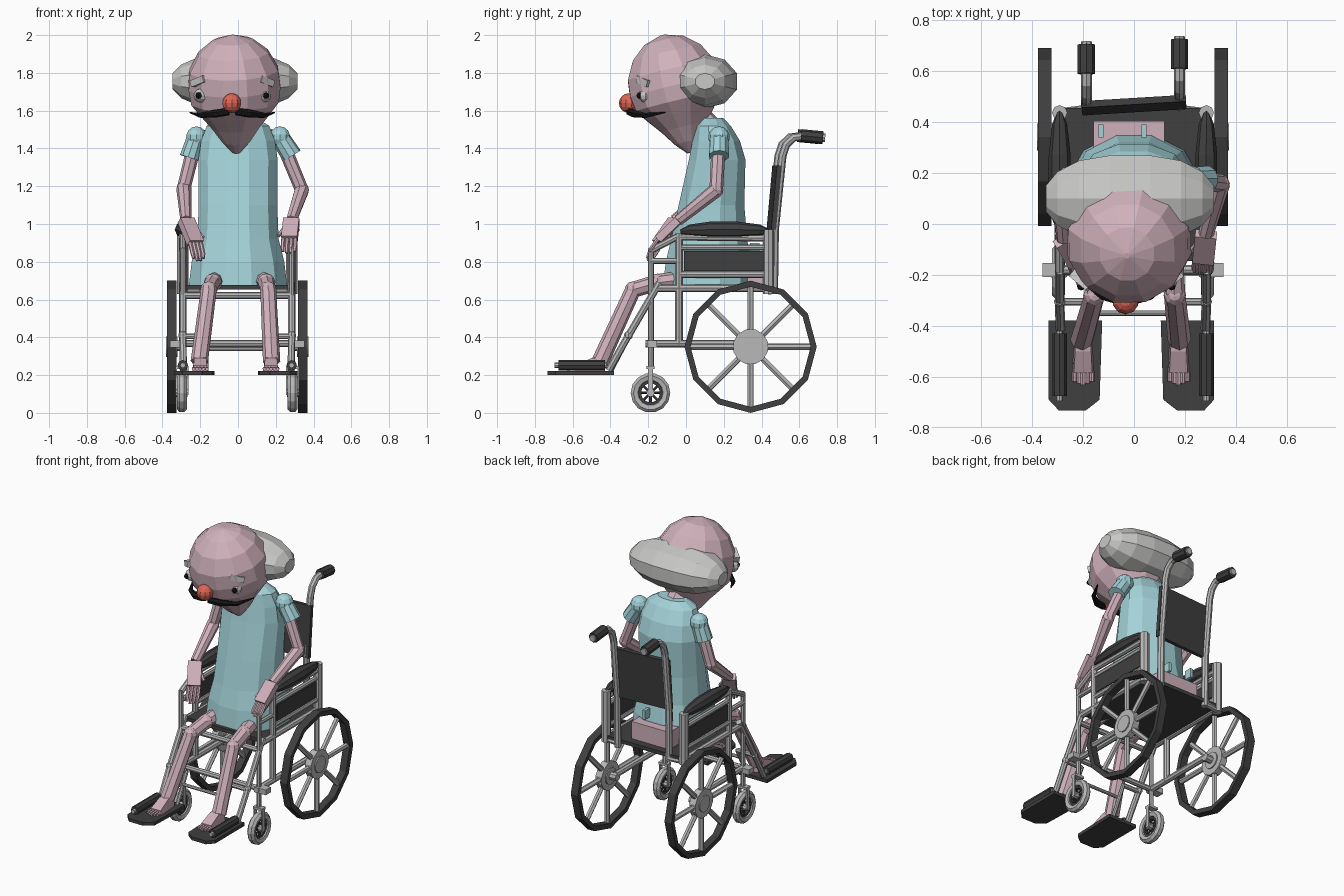
import bpy, bmesh, math
from mathutils import Vector, Matrix

if "Cube" in bpy.data.objects:
    bpy.data.objects.remove(bpy.data.objects["Cube"])


def material(name, r, g, b):
    m = bpy.data.materials.new(name)
    m.diffuse_color = (r, g, b, 1)
    m.use_nodes = True
    m.node_tree.nodes["Principled BSDF"].inputs["Base Color"].default_value = m.diffuse_color
    return m


SKIN = material("skin", .63, .44, .50)
GOWN = material("gown_teal", .37, .65, .69)
METAL = material("light_metal", .48, .48, .48)
HAIR = material("grey_hair", .58, .58, .57)
DARK = material("dark_vinyl", .05, .05, .05)
BLACK = material("black", .008, .008, .008)
RED = material("red_nose", .72, .13, .09)


def finish(name, bm, mat):
    bmesh.ops.recalc_face_normals(bm, faces=bm.faces)
    me = bpy.data.meshes.new(name)
    bm.to_mesh(me)
    bm.free()
    me.materials.append(mat)
    ob = bpy.data.objects.new(name, me)
    bpy.context.collection.objects.link(ob)
    return ob


def loft(name, rings, mat, closed=False):
    """Skin a list of equal-length point rings; cap the ends unless closed."""
    bm = bmesh.new()
    vs = [[bm.verts.new(p) for p in r] for r in rings]
    n = len(vs[0])
    for i in range(len(vs) if closed else len(vs) - 1):
        a, b = vs[i], vs[(i + 1) % len(vs)]
        for j in range(n):
            bm.faces.new((a[j], a[(j + 1) % n], b[(j + 1) % n], b[j]))
    if not closed:
        bm.faces.new(vs[0])
        bm.faces.new(vs[-1])
    return finish(name, bm, mat)


def tube(name, pts, r, mat=METAL, n=8):
    """Sweep an n-gon along a path; r is one radius or one per point."""
    pts = [Vector(p) for p in pts]
    rad = r if isinstance(r, (list, tuple)) else [r] * len(pts)
    seg = [(b - a).normalized() for a, b in zip(pts, pts[1:])]
    dirs = [seg[0]] + [(a + b).normalized() for a, b in zip(seg, seg[1:])] + [seg[-1]]
    u = dirs[0].orthogonal().normalized()
    rings, prev = [], dirs[0]
    for p, d, k in zip(pts, dirs, rad):
        u = prev.rotation_difference(d) @ u
        v, prev = d.cross(u), d
        rings.append([p + k * (u * math.cos(t) + v * math.sin(t))
                      for t in (math.tau * j / n for j in range(n))])
    return loft(name, rings, mat)


def box(name, c, size, mat, rot=None):
    bm = bmesh.new()
    m = Matrix.Translation(c) @ (rot or Matrix()) @ Matrix.Diagonal((*size, 1))
    bmesh.ops.create_cube(bm, size=1, matrix=m)
    return finish(name, bm, mat)


def ball(name, c, r, mat, u=10, v=7, scale=(1, 1, 1)):
    bm = bmesh.new()
    m = Matrix.Translation(c) @ Matrix.Diagonal((*scale, 1))
    bmesh.ops.create_uvsphere(bm, u_segments=u, v_segments=v, radius=r, matrix=m)
    return finish(name, bm, mat)


def wheel_ring(name, c, profile, n, mat):
    """Revolve a closed (radius, x offset) profile about the x axis."""
    rings = [[(c[0] + x, c[1] + r * math.cos(t), c[2] + r * math.sin(t)) for r, x in profile]
             for t in (math.tau * j / n for j in range(n))]
    return loft(name, rings, mat, closed=True)


def spokes(name, c, r0, r1, thick, count, mat):
    for i in range(count):
        t = math.tau * i / count
        d = Vector((0, math.cos(t), math.sin(t)))
        tube(name, [Vector(c) + d * r0, Vector(c) + d * r1], thick, mat, 6)


def disc(name, c, r, w, mat, n=12):
    return tube(name, [(c[0] - w / 2, c[1], c[2]), (c[0] + w / 2, c[1], c[2])], r, mat, n)


# ---------- wheelchair, mirrored side by side ----------
for s in (-1, 1):
    X = lambda x: s * x - .004
    # drive wheel
    c = (X(.347), .342, .35)
    wheel_ring("drive_tire", c, [(.35, -.026), (.35, .026), (.318, .024), (.318, -.024)], 12, DARK)
    spokes("drive_spoke", c, .06, .325, .017, 8, METAL)
    disc("drive_hub", c, .095, .045, METAL)
    disc("hub_cap", c, .055, .06, METAL)
    tube("axle", [(X(.27), .342, .355), (X(.36), .342, .35)], .025)
    # caster wheel and fork
    c = (X(.293), -.188, .106)
    wheel_ring("caster_tire", c, [(.105, -.012), (.105, .012), (.09, .026), (.067, .02),
                                  (.06, 0), (.067, -.02), (.09, -.026)], 14, METAL)
    wheel_ring("caster_rim", c, [(.064, -.012), (.064, .012), (.05, .012), (.05, -.012)], 14, DARK)
    spokes("caster_spoke", c, .015, .055, .007, 8, DARK)
    disc("caster_hub", c, .022, .06, METAL, 8)
    for o in (-.03, .03):
        box("fork_arm", (c[0] + o, -.188, .17), (.008, .025, .15), METAL)
    box("fork_crown", (c[0], -.188, .24), (.068, .04, .016), METAL)
    box("caster_bracket", (X(.32), -.18, .365), (.07, .055, .035), METAL)
    # side frame
    x = X(.288)
    tube("front_post", [(x, -.185, .24), (x, -.185, .87)], .015)
    tube("middle_post", [(x, -.037, .36), (x, -.037, .95)], .02)
    tube("rear_post", [(x, .437, .63), (x, .437, .97)], .03)
    tube("lower_rail", [(x, -.215, .367), (x, .34, .367)], .02)
    tube("seat_rail", [(x, -.15, .66), (x, .45, .66)], .02)
    tube("panel_rail", [(x, -.037, .733), (x, .437, .733)], .018)
    tube("front_rail", [(x, -.19, .805), (x, -.037, .805)], .016)
    tube("upper_rail", [(x, -.037, .875), (x, .437, .875)], .016)
    tube("arm_rail", [(x, -.185, .86), (x, -.05, .93), (x, .437, .925)], .018)
    box("side_panel", (x, .2, .805), (.022, .42, .105), DARK)
    tube("armrest", [(x, -.03, .96), (x, .02, .967), (x, .13, .97), (x, .27, .97),
                     (x, .39, .967), (x, .445, .96)], [.01, .03, .043, .043, .03, .01], DARK)
    # back cane with push grip
    x, e = X(.183), .01 * s
    tube("back_cane", [(x, .455 + e, .63), (x, .46 + e, .97), (x, .50 + e, 1.36),
                       (x, .52 + e, 1.42), (x, .56 + e, 1.458), (x, .62 + e, 1.465)], .022)
    tube("push_grip", [(x, .60 + e, 1.468), (x, .715 + e, 1.457)], .034, DARK)
    tube("grip_tip", [(x, .71 + e, 1.457), (x, .727 + e, 1.456)], .022)
    tube("cane_bracket", [(x, .45, .645), (X(.288), .437, .645)], .018)
    # leg rest hanger
    tube("hanger", [(X(.288), -.14, .69), (X(.288), -.31, .40), (X(.285), -.41, .225)], .019)
    tube("hanger_rung", [(X(.288), -.305, .405), (X(.165), -.305, .405)], .015)
    tube("hanger_inner", [(X(.165), -.30, .41), (X(.165), -.40, .22)], .013)
    ball("hanger_joint", (X(.288), -.305, .41), .024, METAL, 8, 5)
    # foot plate with chamfered toe end and side bolster
    outline = [(.115, -.38), (.325, -.38), (.325, -.69), (.285, -.733), (.18, -.733), (.125, -.69)]
    loft("foot_plate", [[(s * px - .01, py, z) for px, py in outline] for z in (.2, .222)], DARK)
    tube("foot_bolster", [(X(.288), -.43, .252), (X(.288), -.675, .252)], .028, DARK)
    tube("bolster_pin", [(X(.288), -.42, .252), (X(.288), -.695, .252)], .014)

# seat, back sling and cross bars
box("seat", (-.004, .155, .665), (.56, .6, .024), DARK)
box("back_sling", (0, .467, 1.14), (.41, .026, .34), DARK,
    Matrix.Rotation(.06, 4, 'Z') @ Matrix.Rotation(-.09, 4, 'X'))
for y, z, w, r in ((-.18, .622, .285, .018), (-.185, .367, .285, .018), (-.35, .338, .16, .011)):
    tube("cross_bar", [(-w, y, z), (w, y, z)], r)

# ---------- person ----------
# head: tilted revolve narrowing to the chin
tilt = Vector((.02, .15, -.62)).normalized()
top = Vector((-.028, -.125, 2.0))
prof = [(0, .012), (.03, .11), (.095, .19), (.19, .242), (.28, .252), (.36, .24),
        (.425, .19), (.5, .13), (.58, .075), (.64, .02)]
tube("head", [top + tilt * t for t, r in prof], [r for t, r in prof], SKIN, 12)
ball("nose", (-.033, -.303, 1.64), .052, RED, 10, 8)
# hair: thick band behind the head, lathed across x
hair = [(-.33, .3), (-.285, .62), (-.2, .88), (-.08, 1), (.08, 1), (.2, .88), (.285, .62), (.33, .3)]
loft("hair", [[(x - .016, .1 + .178 * k * math.cos(t), 1.755 + .143 * k * math.sin(t))
               for t in (math.tau * (j + .5) / 10 for j in range(10))] for x, k in hair], HAIR)
for s in (-1, 1):
    X = lambda x: s * x - .03
    ball("eye", (X(.168), -.215, 1.68), .037, HAIR, 8, 6)
    ball("pupil", (X(.178), -.245, 1.68), .017, BLACK, 8, 5)
    box("eyebrow", (X(.178), -.222, 1.755), (.09, .035, .036), HAIR,
        Matrix.Rotation(s * .7, 4, 'Z') @ Matrix.Rotation(s * .3, 4, 'Y'))
    tube("moustache", [(X(.02), -.30, 1.595), (X(.09), -.278, 1.585), (X(.17), -.215, 1.575),
                       (X(.225), -.11, 1.59)], [.02, .022, .014, .003], BLACK, 6)

# gown: stacked ten-sided sections (z, half width, front y, back y)
body = [(.675, .26, -.13, .36), (.8, .245, -.115, .355), (.92, .215, -.085, .33),
        (1.1, .208, -.045, .315), (1.34, .21, .01, .32), (1.44, .195, .03, .29),
        (1.52, .165, .045, .24), (1.56, .10, .08, .20)]
loft("gown", [[(w * max(-1, min(1, 1.08 * math.cos(t))), (f + b) / 2 + (b - f) / 2 * math.sin(t), z)
               for t in (math.tau * (j + .5) / 12 for j in range(12))] for z, w, f, b in body], GOWN)
tube("neck", [(-.01, .13, 1.5), (-.012, .03, 1.6)], .07, SKIN)
box("hips", (-.02, .27, .735), (.28, .27, .115), SKIN)
for x, z in ((-.13, .87), (.04, .85)):
    box("gown_tie", (x, .365, z), (.02, .05, .06), GOWN)


def limb(name, pts, radii, mat=SKIN):
    """Straight segments with a ball at each inner joint."""
    for a, b, r in zip(pts, pts[1:], radii):
        tube(name, [a, b], r, mat)
    for p, r in zip(pts[1:-1], radii):
        ball(name + "_joint", p, r[1] * 1.06, mat, 8, 6)


def hand(wrist, knuckle, tip):
    """Palm block, four fingers and a thumb."""
    w, k, t = Vector(wrist), Vector(knuckle), Vector(tip)
    d = (k - w).normalized()
    rot = d.to_track_quat('Z', 'Y').to_matrix().to_4x4()
    box("palm", (w + k) / 2, (.085, .042, (k - w).length), SKIN, rot)
    side = rot.to_3x3() @ Vector((1, 0, 0))
    for i in range(4):
        o = side * (-.033 + .022 * i)
        end = t + o * .9 - (t - k) * .12 * abs(i - 1.5)
        tube("finger", [k + o, (k + t) / 2 + o + d * .01, end], [.011, .011, .008], SKIN, 6)
    q = math.copysign(1, side.x) * math.copysign(1, -w.x)
    tube("thumb", [w + d * .05 + side * .03 * q, w + d * .12 + side * .06 * q], .011, SKIN, 6)


# arms: shoulder, elbow, wrist
arms = (((-.22, .175, 1.46), (-.255, .172, 1.35), (-.287, .15, 1.19), (-.275, -.06, 1.02),
         (-.225, -.145, .90), (-.205, -.2, .80)),
        ((.222, .175, 1.46), (.285, .175, 1.36), (.338, .16, 1.18), (.283, -.04, 1.02),
         (.272, -.145, .92), (.268, -.2, .84)))
for sh, cuff, elbow, wrist, knuckle, tip in arms:
    ball("shoulder", sh, .057, GOWN, 10, 7)
    tube("sleeve", [sh, cuff], [.05, .055], GOWN, 10)
    limb("arm", [sh, elbow, wrist], [(.038, .036), (.04, .03)])
    hand(wrist, knuckle, tip)

# legs: hip, seat edge, knee, ankle, plus foot with toes
legs = (((-.09, .18, .73), (-.133, -.15, .69), (-.155, -.28, .652), (-.205, -.455, .27), -.2),
        ((.09, .18, .73), (.15, -.15, .69), (.16, -.28, .652), (.178, -.455, .27), .175))
for hip, edge, knee, ankle, fx in legs:
    limb("leg", [hip, edge, knee, ankle], [(.05, .045), (.044, .042), (.042, .046)])
    foot = [(-.43, .032, .3), (-.50, .037, .29), (-.585, .042, .25)]
    loft("foot", [[(fx - w, y, .222), (fx + w, y, .222), (fx + w * .85, y, z), (fx - w * .85, y, z)]
                  for y, w, z in foot], SKIN)
    for i in range(5):
        o = (i - 2) * .0175
        tip = -.632 + .007 * abs(i - 2)
        tube("toe", [(fx + o, -.58, .236), (fx + o, tip, .232)], .0095, SKIN, 6)
